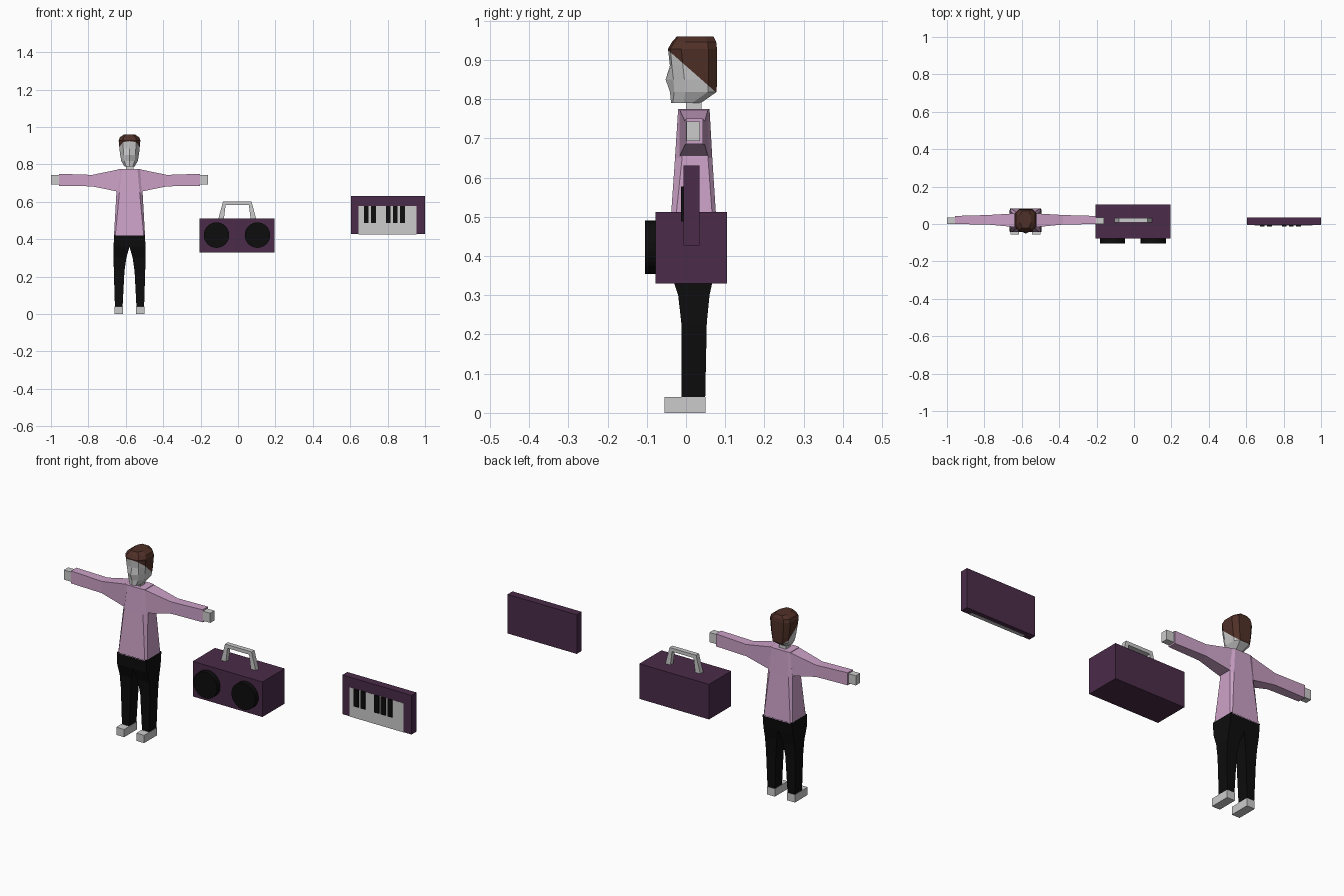
import bpy, bmesh, math
from mathutils import Vector

if "Cube" in bpy.data.objects:
    bpy.data.objects.remove(bpy.data.objects["Cube"])


def material(name, rgb):
    m = bpy.data.materials.new(name)
    m.diffuse_color = (*rgb, 1)
    m.use_nodes = True
    m.node_tree.nodes["Principled BSDF"].inputs["Base Color"].default_value = m.diffuse_color
    return m


PURPLE = material("dark purple", (0.069, 0.025, 0.067))
PINK = material("pink shirt", (0.60, 0.36, 0.57))
BLACK = material("black", (0.004, 0.004, 0.004))
PALE = material("pale grey", (0.60, 0.60, 0.60))
HAIR = material("brown hair", (0.080, 0.030, 0.021))
CX, CY = -0.58, 0.019      # figure centre


def finish(name, bm, *mats):
    bmesh.ops.recalc_face_normals(bm, faces=bm.faces)
    me = bpy.data.meshes.new(name)
    bm.to_mesh(me)
    bm.free()
    for m in mats:
        me.materials.append(m)
    ob = bpy.data.objects.new(name, me)
    bpy.context.collection.objects.link(ob)
    return ob


def loft(rings):
    """Skin a list of equal-length point rings and cap both ends."""
    bm = bmesh.new()
    vs = [[bm.verts.new(p) for p in r] for r in rings]
    n = len(vs[0])
    for a, b in zip(vs, vs[1:]):
        for i in range(n):
            j = (i + 1) % n
            bm.faces.new((a[i], a[j], b[j], b[i]))
    bm.faces.new(vs[0])
    bm.faces.new(vs[-1])
    return bm


def rect(x0, x1, y0, y1, z):
    return [(x0, y0, z), (x1, y0, z), (x1, y1, z), (x0, y1, z)]


def box(name, x0, x1, y0, y1, z0, z1, mat):
    return finish(name, loft([rect(x0, x1, y0, y1, z) for z in (z0, z1)]), mat)


# Torso: flaring shirt with chamfered sides
def torso_ring(z, front, side, y0, y1, s0, s1):
    half = [(front, y0), (side, s0), (side, s1), (front, y1)]
    pts = half + [(-x, y) for x, y in reversed(half)]
    return [(CX + x, y, z) for x, y in pts]


finish("shirt_torso", loft([
    torso_ring(0.42, 0.076, 0.083, -0.044, 0.082, -0.034, 0.073),
    torso_ring(0.65, 0.054, 0.070, -0.028, 0.067, -0.010, 0.056),
    torso_ring(0.775, 0.042, 0.058, -0.020, 0.060, -0.016, 0.056)]), PINK)

# Arms, hands, legs and shoes, one per side
for side, s in (("left", 1), ("right", -1)):
    arm = [(0.045, -0.018, 0.058, 0.655, 0.774),
           (0.064, -0.016, 0.056, 0.655, 0.772),
           (0.20, -0.003, 0.048, 0.683, 0.744),
           (0.378, 0.0, 0.043, 0.685, 0.750)]
    finish(side + "_sleeve", loft([
        [(CX + s * x, y0, z0), (CX + s * x, y1, z0),
         (CX + s * x, y1, z1), (CX + s * x, y0, z1)]
        for x, y0, y1, z0, z1 in arm]), PINK)
    xa, xb = sorted((CX + s * 0.37, CX + s * 0.42))
    box(side + "_hand", xa, xb, 0.001, 0.036, 0.693, 0.743, PALE)
    leg = [(0.04, 0.037, 0.078, -0.011, 0.049),
           (0.23, 0.027, 0.084, -0.012, 0.053),
           (0.30, 0.017, 0.085, -0.020, 0.060),
           (0.36, 0.0, 0.085, -0.040, 0.073),
           (0.424, 0.0, 0.083, -0.044, 0.082)]
    finish(side + "_trouser_leg", loft([
        rect(CX + s * a, CX + s * b, y0, y1, z) for z, a, b, y0, y1 in leg]), BLACK)
    xa, xb = sorted((CX + s * 0.035, CX + s * 0.080))
    box(side + "_shoe", xa, xb, -0.055, 0.050, 0.0, 0.04, PALE)

# Neck
box("neck", CX - 0.02, CX + 0.02, 0.0, 0.039, 0.76, 0.81, PALE)


# Head: faceted rings, hair is everything above a sloping cut
def head_ring(z, w, yf, flat, yb):
    half = [(w * 0.62, flat), (w, flat + 0.028), (w, yb - 0.022), (w * 0.62, yb)]
    pts = [(0, yf)] + half + [(-x, y) for x, y in reversed(half)]
    return [(CX + x, y, z) for x, y in pts]


bm = loft([
    head_ring(0.790, 0.028, -0.038, -0.034, 0.038),
    head_ring(0.818, 0.044, -0.041, -0.030, 0.078),
    head_ring(0.850, 0.050, -0.052, -0.032, 0.079),
    head_ring(0.885, 0.054, -0.041, -0.036, 0.079),
    head_ring(0.928, 0.058, -0.046, -0.040, 0.079),
    head_ring(0.945, 0.052, -0.036, -0.030, 0.077),
    head_ring(0.960, 0.030, -0.023, -0.020, 0.070)])
point, normal = Vector((CX, -0.045, 0.924)), Vector((0, 0.109, 0.124)).normalized()
bmesh.ops.bisect_plane(bm, geom=bm.verts[:] + bm.edges[:] + bm.faces[:],
                       plane_co=point, plane_no=normal)
for f in bm.faces:
    f.material_index = int((f.calc_center_median() - point).dot(normal) > 0)
finish("head", bm, PALE, HAIR)

# Portable stereo: case, two speakers, carrying handle
box("stereo_case", -0.205, 0.195, -0.078, 0.104, 0.33, 0.512, PURPLE)
for name, x in (("left_speaker", -0.115), ("right_speaker", 0.104)):
    finish(name, loft([
        [(x + 0.068 * math.cos(i * math.tau / 32), y,
          0.422 + 0.068 * math.sin(i * math.tau / 32)) for i in range(32)]
        for y in (-0.105, -0.07)]), BLACK)
arch = [(-0.106, -0.076, 0.505), (-0.080, -0.066, 0.602)]
path = [((a, z), (b, z if z < 0.55 else 0.584)) for a, b, z in arch]
path += [((-o[0] - 0.008, o[1]), (-i[0] - 0.008, i[1])) for o, i in reversed(path)]
finish("stereo_handle", loft([
    [(o[0], 0.008, o[1]), (i[0], 0.008, i[1]), (i[0], 0.032, i[1]), (o[0], 0.032, o[1])]
    for o, i in path]), PALE)

# Keyboard: body, white key panel, raised black keys
box("keyboard_body", 0.603, 1.0, -0.006, 0.034, 0.427, 0.63, PURPLE)
box("white_keys", 0.645, 0.955, -0.007, 0.012, 0.4262, 0.577, PALE)
for k, x in enumerate((0.673, 0.711, 0.790, 0.828, 0.866)):
    box("black_key_%d" % (k + 1), x, x + 0.026, -0.013, 0.0, 0.488, 0.5775, BLACK)
